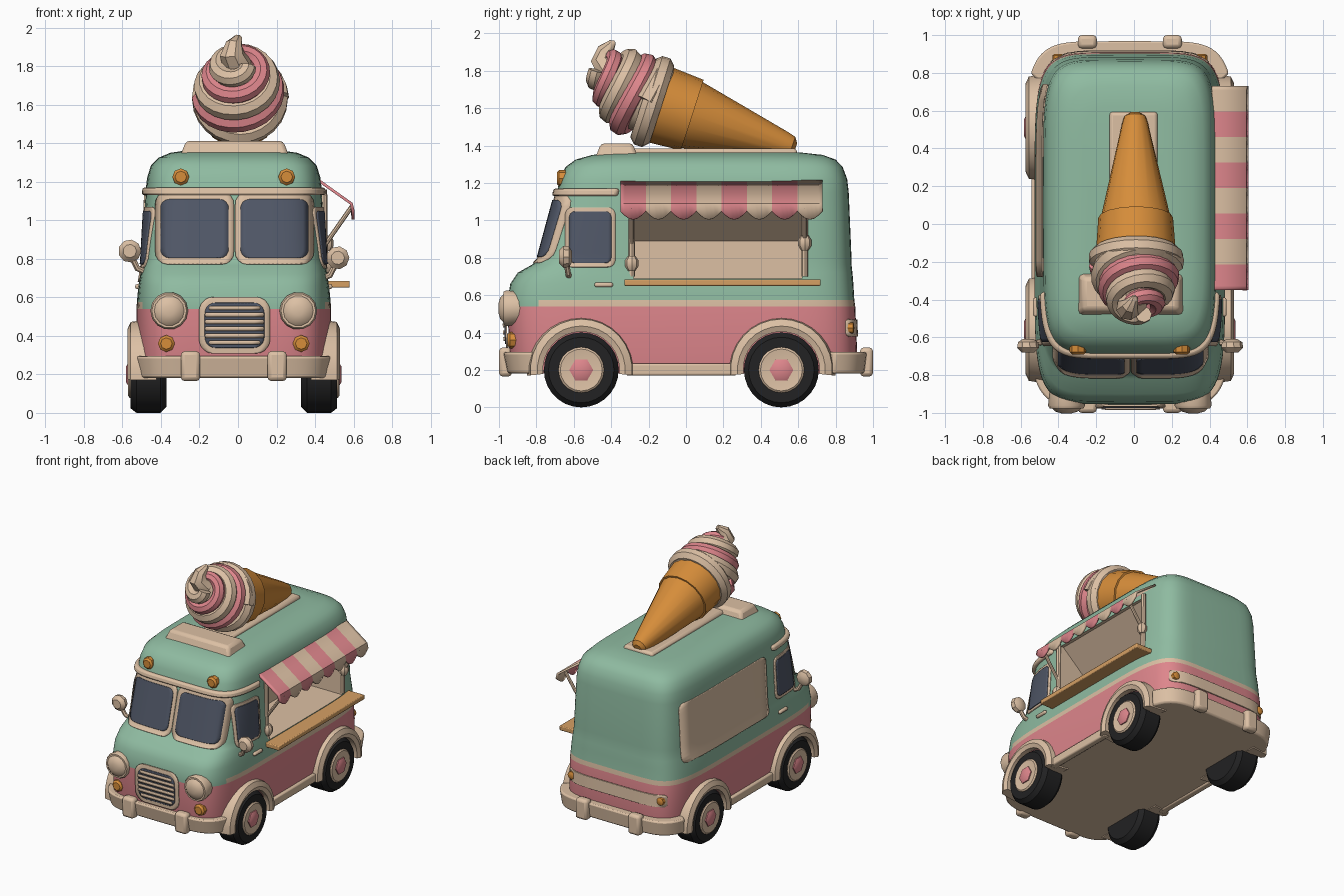
import bpy, bmesh, math
from math import sin, cos, pi, radians, sqrt
from mathutils import Vector

cube = bpy.data.objects.get("Cube")
if cube:
    bpy.data.objects.remove(cube)

CX = -0.022   # centre line of the van
POW = 6       # squareness of the body plan


def material(name, r, g, b):
    lin = [((c / 255 + 0.055) / 1.055) ** 2.4 for c in (r, g, b)] + [1]
    m = bpy.data.materials.new(name)
    m.use_nodes = True
    m.diffuse_color = lin
    m.node_tree.nodes["Principled BSDF"].inputs["Base Color"].default_value = lin
    return m


MINT = material("mint", 143, 187, 161)
PINK = material("pink", 222, 134, 140)
CREAM = material("cream", 220, 192, 164)
WAFFLE = material("waffle_orange", 214, 141, 58)
WOOD = material("wood_tan", 214, 160, 100)
RUBBER = material("tyre_black", 34, 34, 35)
GLASS = material("glass_slate", 80, 87, 103)


def make(name, verts, faces, mats, rule=None, bevel=0, fix=True):
    me = bpy.data.meshes.new(name)
    me.from_pydata([tuple(v) for v in verts], [], faces)
    if fix:
        bm = bmesh.new()
        bm.from_mesh(me)
        bmesh.ops.recalc_face_normals(bm, faces=bm.faces)
        bm.to_mesh(me)
        bm.free()
    for m in mats:
        me.materials.append(m)
    if rule:
        for p in me.polygons:
            p.material_index = rule(p)
    ob = bpy.data.objects.new(name, me)
    bpy.context.collection.objects.link(ob)
    if bevel:
        mod = ob.modifiers.new("bevel", 'BEVEL')
        mod.width, mod.segments = bevel, 2
        mod.limit_method = 'ANGLE'
    return ob


def loft(name, rings, mats, rule=None, bevel=0):
    n = len(rings[0])
    faces = [(i * n + j, i * n + (j + 1) % n, (i + 1) * n + (j + 1) % n, (i + 1) * n + j)
             for i in range(len(rings) - 1) for j in range(n)]
    faces += [tuple(range(n))[::-1], tuple(range((len(rings) - 1) * n, len(rings) * n))]
    return make(name, [v for r in rings for v in r], faces, mats, rule, bevel)


def box(name, lo, hi, mat, bevel=0.01, taper=0):
    rings = []
    for z, t in ((lo[2], 0), (hi[2], taper)):
        rings.append([(lo[0] + t, lo[1] + t, z), (hi[0] - t, lo[1] + t, z),
                      (hi[0] - t, hi[1] - t, z), (lo[0] + t, hi[1] - t, z)])
    return loft(name, rings, [mat], bevel=bevel)


def lathe(name, profile, n, mat, loc, axis):
    q = Vector(axis).to_track_quat('Z', 'Y')
    return loft(name, [[Vector(loc) + q @ Vector((r * cos(2 * pi * j / n), r * sin(2 * pi * j / n), h))
                        for j in range(n)] for r, h in profile], [mat])


def tube(name, pts, radii, mat, depth=1.0):
    cu = bpy.data.curves.new(name, 'CURVE')
    cu.dimensions, cu.bevel_depth, cu.bevel_resolution, cu.use_fill_caps = '3D', depth, 2, True
    sp = cu.splines.new('POLY')
    sp.points.add(len(pts) - 1)
    for p, co, r in zip(sp.points, pts, radii):
        p.co, p.radius = (*co, 1), r
    cu.materials.append(mat)
    ob = bpy.data.objects.new(name, cu)
    bpy.context.collection.objects.link(ob)
    bpy.ops.object.select_all(action='DESELECT')
    ob.select_set(True)
    bpy.context.view_layer.objects.active = ob
    bpy.ops.object.convert(target='MESH')


# Body levels: height, front y, back y, half width
LEVELS = [(0.18, -0.92, 0.90, 0.49), (0.30, -0.945, 0.915, 0.505), (0.54, -0.955, 0.905, 0.505),
          (0.575, -0.953, 0.90, 0.503), (0.66, -0.94, 0.895, 0.495), (0.72, -0.90, 0.89, 0.485),
          (0.765, -0.82, 0.885, 0.478), (0.80, -0.785, 0.885, 0.475), (1.15, -0.69, 0.87, 0.458),
          (1.22, -0.675, 0.862, 0.45), (1.285, -0.645, 0.838, 0.43), (1.325, -0.59, 0.80, 0.39),
          (1.35, -0.50, 0.73, 0.33), (1.362, -0.38, 0.62, 0.25)]


def section(z):
    for a, b in zip(LEVELS, LEVELS[1:]):
        if z <= b[0]:
            t = (z - a[0]) / (b[0] - a[0])
            f, k, w = (a[i] + (b[i] - a[i]) * t for i in (1, 2, 3))
            break
    return (f + k) / 2, (k - f) / 2, w


def ring_point(z, ang, off=0):
    yc, hl, w = section(z)
    c, s = cos(ang), sin(ang)
    return (CX + (w + off) * math.copysign(abs(c) ** (2 / POW), c),
            yc + (hl + off) * math.copysign(abs(s) ** (2 / POW), s), z)


def surface(face, u, z, off):
    yc, hl, w = section(z)
    if face in ("front", "back"):
        s = -1 if face == "front" else 1
        d = max(0, 1 - abs((u - CX) / w) ** POW) ** (1 / POW)
        return (u, yc + s * (hl * d + off), z)
    s = 1 if face == "left" else -1
    return (CX + s * (w * max(0, 1 - abs((u - yc) / hl) ** POW) ** (1 / POW) + off), u, z)


def patch(name, face, cu, cz, hw, hh, r, off, mat, cols=12, rows=14):
    """Rounded panel that follows the body skin."""
    verts, faces = [], []
    for j in range(rows + 1):
        v = hh * sin(pi * (j / rows - 0.5))
        w = hw - r + sqrt(max(0, r * r - max(0, abs(v) - hh + r) ** 2))
        verts += [surface(face, cu + w * (2 * i / cols - 1), cz + v, off) for i in range(cols + 1)]
    for j in range(rows):
        for i in range(cols):
            a = j * (cols + 1) + i
            f = (a, a + 1, a + cols + 2, a + cols + 1)
            faces.append(f[::-1] if face in ("back", "right") else f)
    ob = make(name, verts, faces, [mat], fix=False)
    mod = ob.modifiers.new("thickness", 'SOLIDIFY')
    mod.thickness, mod.offset = 0.009, -1


def band(name, z0, z1, a0, a1, off, mat, steps=28):
    rings = []
    for i in range(steps + 1):
        a = radians(a0 + (a1 - a0) * i / steps)
        rings.append([ring_point(z, a, o) for z, o in ((z0, -0.02), (z0, off), (z1, off), (z1, -0.02))])
    loft(name, rings, [mat], bevel=0.012)


# Body shell with colour bands, then the serving hatch pocket
def body_rule(p):
    c = p.center
    if p.normal.z < -0.9 or (0.54 < c.z < 0.575 and c.y > -0.8):
        return 2
    return 1 if c.z < 0.54 else 0


body = loft("body", [[ring_point(l[0], 2 * pi * j / 64) for j in range(64)] for l in LEVELS],
            [MINT, PINK, CREAM], body_rule)
pocket = [(0.6, 0.69), (0.6, 1.15), (0.41, 1.15), (0.12, 0.89), (0.12, 0.69)]
cutter = loft("hatch_cutter", [[(x, y, z) for x, z in pocket] for y in (-0.28, 0.62)],
              [MINT, PINK, CREAM], lambda p: 2)
cutter.hide_render = True
cut = body.modifiers.new("hatch", 'BOOLEAN')
cut.operation, cut.object, cut.solver = 'DIFFERENCE', cutter, 'EXACT'
bpy.context.view_layer.objects.active = body
bpy.ops.object.modifier_apply(modifier="hatch")
bpy.data.objects.remove(cutter)

# Bumpers, visor and sills
band("front_bumper", 0.18, 0.295, -34, -146, 0.035, CREAM)
band("rear_bumper", 0.18, 0.295, 34, 146, 0.055, CREAM)
band("windscreen_visor", 1.13, 1.17, -11, -169, 0.022, CREAM)
for s in (-1, 1):
    x = CX + s * 0.225
    box("front_overrider", (x - 0.05, -1.0, 0.165), (x + 0.05, -0.93, 0.32), CREAM, 0.02)
    box("rear_overrider", (x - 0.05, 0.93, 0.165), (x + 0.05, 1.0, 0.32), CREAM, 0.02)
    box("sill", (CX + s * 0.495 - 0.025, -0.32, 0.17), (CX + s * 0.495 + 0.025, 0.27, 0.235), CREAM)

# Wheels and arches
for s in (-1, 1):
    for y in (-0.56, 0.51):
        loc, ax = (CX + s * 0.35, y, 0.2), (s, 0, 0)
        lathe("tyre", [(0.1, 0), (0.17, 0), (0.2, 0.03), (0.2, 0.155), (0.175, 0.187), (0.11, 0.187)],
              28, RUBBER, loc, ax)
        lathe("wheel_rim", [(0.122, 0.15), (0.122, 0.19), (0.112, 0.198), (0.07, 0.192)], 20, CREAM, loc, ax)
        lathe("hub_cap", [(0.064, 0.15), (0.064, 0.2), (0.045, 0.21)], 6, PINK, loc, ax)
        rings = []
        for i in range(17):
            a = radians(-6 + 192 * i / 16)
            rings.append([(CX + s * xx, y + r * cos(a), 0.2 + r * sin(a)) for r, xx in
                          ((0.205, 0.4), (0.205, 0.54), (0.235, 0.552), (0.272, 0.535), (0.292, 0.4))])
        loft("wheel_arch", rings, [CREAM])

# Windscreen, side windows, handles, side and rear panels
for s in (-1, 1):
    x = CX + 0.004 + s * 0.208
    patch("windscreen_frame", "front", x, 0.96, 0.205, 0.185, 0.06, 0.008, CREAM)
    patch("windscreen_glass", "front", x, 0.957, 0.177, 0.152, 0.045, 0.014, GLASS)
for f, s in (("left", 1), ("right", -1)):
    patch("door_window_frame", f, -0.512, 0.91, 0.135, 0.16, 0.04, 0.007, CREAM)
    patch("door_window_glass", f, -0.512, 0.91, 0.113, 0.138, 0.03, 0.013, GLASS)
    hx = CX + s * 0.49
    box("door_handle", (hx - 0.022, -0.49, 0.643), (hx + 0.022, -0.39, 0.668), CREAM)
patch("side_panel", "right", 0.23, 0.905, 0.51, 0.225, 0.04, 0.007, CREAM)
patch("rear_panel", "back", CX, 0.425, 0.42, 0.045, 0.02, 0.008, CREAM)

# Grille with bars
patch("grille_frame", "front", CX + 0.004, 0.455, 0.185, 0.147, 0.075, 0.016, CREAM)
patch("grille_opening", "front", CX + 0.004, 0.455, 0.155, 0.117, 0.055, 0.021, GLASS)
for i in range(6):
    z = 0.365 + 0.036 * i
    patch("grille_bar", "front", CX + 0.004, z, 0.135 if i in (0, 5) else 0.155, 0.011, 0.005, 0.029, CREAM, 6, 2)

# Lamps and mirrors
for s in (-1, 1):
    x = CX + s * 0.335
    lathe("headlamp", [(0.09, -0.06), (0.098, 0.02), (0.09, 0.035), (0.078, 0.035), (0.06, 0.052), (0.025, 0.062)],
          14, CREAM, surface("front", x, 0.53, 0), (0, -1, 0))
    bulb = [(0.044, -0.03), (0.044, 0.012), (0.03, 0.025)]
    lathe("indicator_lamp", bulb, 8, WAFFLE, surface("front", CX + s * 0.35, 0.36, 0), (0, -1, 0))
    lathe("roof_marker_lamp", bulb, 8, WAFFLE, surface("front", CX + s * 0.275, 1.225, 0), (0, -1, 0))
    lathe("tail_lamp", [(0.03, -0.02), (0.03, 0.014), (0.02, 0.02)], 8, WAFFLE,
          surface("back", CX + s * 0.38, 0.425, 0), (0, 1, 0))
    z = 0.805 if s > 0 else 0.84
    lathe("wing_mirror", [(0.03, -0.035), (0.055, -0.02), (0.06, 0.01), (0.035, 0.035)], 9, CREAM,
          (CX + s * 0.54, -0.645, z), (0, -1, 0))
    tube("mirror_stalk", [(CX + s * 0.53, -0.64, z - 0.03), (CX + s * 0.50, -0.63, z - 0.09),
                          (CX + s * 0.43, -0.62, z - 0.12)], [1, 1, 1], CREAM, 0.016)

# Serving shelf, hatch posts and striped awning
box("serving_shelf", (0.36, -0.33, 0.65), (0.58, 0.72, 0.685), WOOD, 0.006)
for y in (-0.29, 0.635):
    tube("hatch_post", [(0.45, y, 0.7), (0.445, y, 1.16)], [1, 1], CREAM, 0.018)
    tube("awning_strut", [(0.45, y, 0.87), (0.59, y, 1.07)], [1, 1], CREAM, 0.012)
    lathe("post_knob", [(0.02, -0.04), (0.036, -0.015), (0.036, 0.015), (0.02, 0.04)], 8, CREAM,
          (0.46, y, 0.77 if y < 0 else 0.88), (0, 0, 1))
STRIPES, SUB = 8, 6
verts, faces = [], []
for i in range(STRIPES * SUB + 1):
    y = -0.35 + 1.08 * i / (STRIPES * SUB)
    drop = 0.045 * sin(pi * (i % SUB) / SUB)
    verts += [(0.42, y, 1.215), (0.595, y, 1.09), (0.605, y, 1.05 - drop)]
for i in range(STRIPES * SUB):
    for j in range(2):
        a = i * 3 + j
        faces.append((a, a + 1, a + 4, a + 3))
awning = make("awning", verts, faces, [PINK, CREAM], lambda p: (p.index // 2 // SUB) % 2, fix=False)
solid = awning.modifiers.new("thickness", 'SOLIDIFY')
solid.thickness, solid.offset = 0.015, -1

# Roof plinth and cone
box("plinth_rail", (-0.135, -0.40, 1.33), (0.13, 0.60, 1.385), CREAM, 0.015, 0.01)
box("plinth_block", (-0.305, -0.49, 1.32), (0.27, -0.25, 1.412), CREAM, 0.02, 0.035)
tip, base = Vector((0.005, 0.585, 1.385)), Vector((0.01, -0.16, 1.625))
axis = base - tip
lathe("waffle_cone", [(0.03, 0), (0.058, 0.02), (0.07, 0.06), (0.185, 0.58), (0.198, 0.58), (0.212, 0.78)],
      16, WAFFLE, tip, axis)

# Swirled ice cream: a core, a rim ring and two winding strands
rise = Vector((0, -0.25, 0.19))
n1 = Vector((1, 0, 0))
n2 = rise.normalized().cross(n1)


def swirl(t, turns, phase, radius):
    a = 2 * pi * turns * t + phase
    return base + Vector((0, -0.05, 0.01)) + rise * t + (n1 * cos(a) + n2 * sin(a)) * radius


lathe("ice_cream_core", [(0.16, -0.05), (0.2, 0.04), (0.19, 0.14), (0.13, 0.25), (0.05, 0.32)], 16, CREAM, base, rise)
cone_q = axis.to_track_quat('Z', 'Y')
ring = [base + Vector((0, -0.02, 0.01)) + cone_q @ Vector((0.195 * cos(2 * pi * i / 24), 0.195 * sin(2 * pi * i / 24), 0))
        for i in range(26)]
tube("ice_cream_rim", ring, [1] * 26, CREAM, 0.058)
for name, mat, phase, d in (("cream_strand", CREAM, 0, 0.068), ("pink_strand", PINK, pi, 0.06)):
    ts = [i / 44 for i in range(45)]
    tube(name, [swirl(t, 1.9, phase, 0.19 * sqrt(1 - 0.93 * t ** 1.5)) for t in ts],
         [1 - 0.35 * t for t in ts], mat, d)
tube("ice_cream_curl", [(0, -0.40, 1.80), (-0.03, -0.445, 1.86), (-0.02, -0.43, 1.91), (0, -0.395, 1.945), (0.0, -0.38, 1.955)],
     [1.3, 1.1, 0.75, 0.4, 0.15], CREAM, 0.06)

# Smooth shading with sharp edges kept
for ob in bpy.context.collection.objects:
    if ob.type == 'MESH':
        ob.select_set(True)
        bpy.context.view_layer.objects.active = ob
bpy.ops.object.shade_smooth_by_angle(angle=radians(35))
